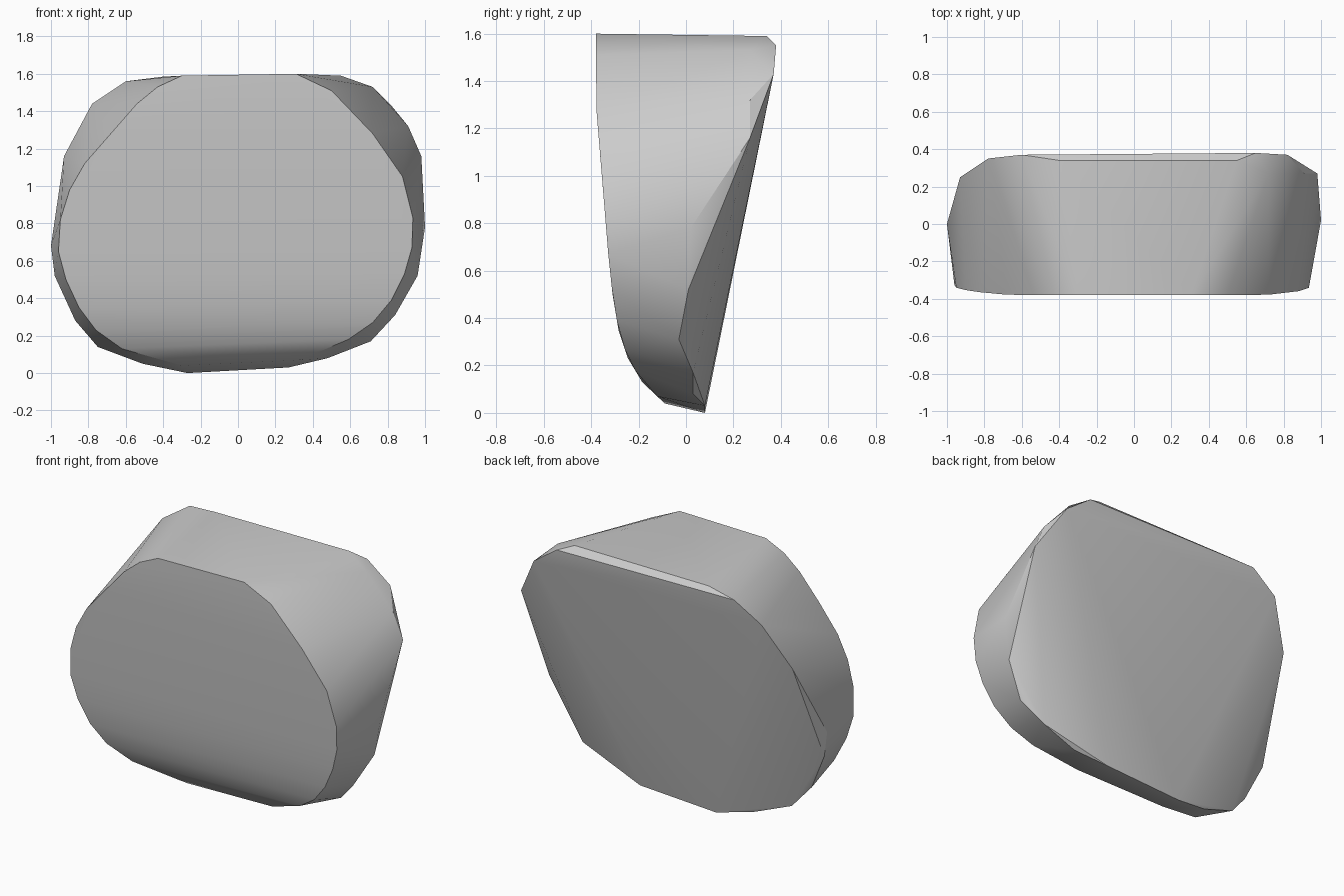
import bpy
import bmesh
import math

default_cube = bpy.data.objects.get("Cube")
if default_cube:
    bpy.data.objects.remove(default_cube, do_unlink=True)


def make_material(name, colour):
    material = bpy.data.materials.new(name)
    material.use_nodes = True
    material.diffuse_color = colour
    shader = next(node for node in material.node_tree.nodes
                  if node.type == "BSDF_PRINCIPLED")
    shader.inputs["Base Color"].default_value = colour
    shader.inputs["Roughness"].default_value = 0.8
    return material


def interpolate(profile, height):
    """Depth of a (height, depth) profile at the given height."""
    for (low, low_depth), (high, high_depth) in zip(profile, profile[1:]):
        if height <= high:
            blend = max(0, (height - low) / (high - low))
            return low_depth + blend * (high_depth - low_depth)
    return profile[-1][1]


def hull_object(name, points, material):
    """Wrap the points in a convex skin and shade it smooth between rims."""
    mesh = bpy.data.meshes.new(name)
    bm = bmesh.new()
    for point in points:
        bm.verts.new(point)
    hull = bmesh.ops.convex_hull(bm, input=bm.verts[:])
    unused = set(hull["geom_interior"]) | set(hull["geom_unused"])
    loose = [item for item in unused if isinstance(item, bmesh.types.BMVert)]
    bmesh.ops.delete(bm, geom=loose, context="VERTS")
    bmesh.ops.recalc_face_normals(bm, faces=bm.faces[:])
    bm.to_mesh(mesh)
    bm.free()
    mesh.materials.append(material)
    stone = bpy.data.objects.new(name, mesh)
    bpy.context.collection.objects.link(stone)
    bpy.ops.object.select_all(action="DESELECT")
    stone.select_set(True)
    bpy.context.view_layer.objects.active = stone
    bpy.ops.object.shade_smooth_by_angle(angle=math.radians(30))
    return stone


# Bulge of the front face: height, depth
front_profile = [(.04, -.09), (.13, -.185), (.23, -.245), (.35, -.285),
                 (.5, -.31), (.67, -.328), (1, -.355), (1.28, -.378),
                 (1.6, -.38)]

# Rim of the front face: x, height
front_rim = [(-.3, 1.59), (-.43, 1.53), (-.54, 1.44), (-.68, 1.28),
             (-.82, 1.12), (-.9, .98), (-.95, .82), (-.96, .65),
             (-.92, .5), (-.85, .35), (-.76, .23), (-.62, .13),
             (-.3, .04), (.33, .07), (.59, .18), (.72, .27),
             (.82, .39), (.89, .53), (.93, .67), (.935, .83),
             (.88, 1.05), (.72, 1.28), (.5, 1.51), (.31, 1.6)]

# Rim of the sloping back face: x, depth, height
back_rim = [(-.6, .37, 1.56), (-.78, .35, 1.44), (-.93, .25, 1.16),
            (-1, 0, .68), (-.98, 0, .52), (-.87, -.03, .28),
            (-.75, 0, .14), (-.51, .03, .05), (-.27, .08, 0),
            (.27, .08, .03), (.48, .03, .08), (.71, .03, .17),
            (.84, -.03, .31), (.96, .01, .52), (1, .02, .78),
            (.98, .27, 1.16), (.82, .37, 1.43), (.65, .38, 1.55)]

# Top corners in front of the narrow back bevel, and upper right shoulder
top_corners = [(-.4, .34, 1.585), (.55, .34, 1.59),
               (.72, .27, 1.53), (.91, .27, 1.32)]

grey = make_material("stone_grey", (.6, .6, .6, 1))
front_points = [(x, interpolate(front_profile, z), z) for x, z in front_rim]
hull_object("rounded_stone", front_points + back_rim + top_corners, grey)
